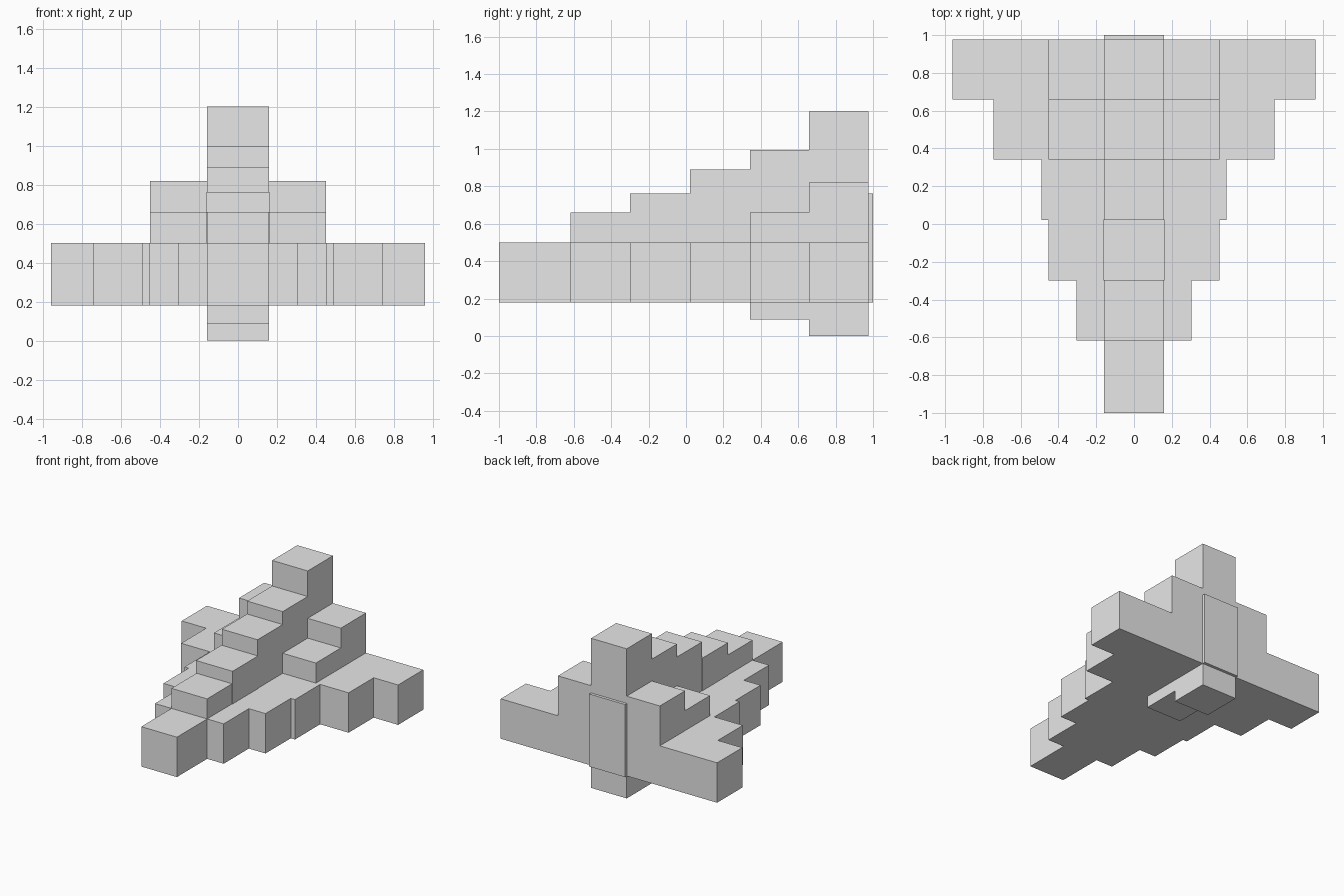
import bpy
import bmesh

if "Cube" in bpy.data.objects:
    bpy.data.objects.remove(bpy.data.objects["Cube"])


def material(name, color):
    mat = bpy.data.materials.new(name)
    mat.diffuse_color = (*color, 1)
    mat.use_nodes = True
    mat.node_tree.nodes["Principled BSDF"].inputs["Base Color"].default_value = mat.diffuse_color
    return mat


hull = material("hull grey", (0.80, 0.80, 0.80))


def extrude_profile(name, points, offset, mat, inward=False):
    """Closed outline of 3D points swept along offset."""
    bm = bmesh.new()
    face = bm.faces.new([bm.verts.new(p) for p in points])
    result = bmesh.ops.extrude_face_region(bm, geom=[face])
    moved = [v for v in result["geom"] if isinstance(v, bmesh.types.BMVert)]
    bmesh.ops.translate(bm, verts=moved, vec=offset)
    bmesh.ops.recalc_face_normals(bm, faces=bm.faces)
    if inward:
        bmesh.ops.reverse_faces(bm, faces=bm.faces)
    mesh = bpy.data.meshes.new(name)
    bm.to_mesh(mesh)
    bm.free()
    mesh.materials.append(mat)
    obj = bpy.data.objects.new(name, mesh)
    bpy.context.collection.objects.link(obj)
    return obj


def box(name, x, y, z, mat, inward=False):
    outline = [(x[0], y[0], z[0]), (x[1], y[0], z[0]),
               (x[1], y[1], z[0]), (x[0], y[1], z[0])]
    return extrude_profile(name, outline, (0, 0, z[1] - z[0]), mat, inward)


def mirror(obj):
    obj.modifiers.new("mirror", 'MIRROR').use_axis[0] = True


def stairs(edges, levels):
    """Stepped line: each level runs between two neighbouring edges."""
    pts = []
    for a, b, level in zip(edges, edges[1:], levels):
        for p in ((a, level), (b, level)):
            if not pts or pts[-1] != p:
                pts.append(p)
    return pts


HALF = 0.158            # half width of the central body
LOW, DECK = 0.180, 0.50  # underside and top of the wings
EDGES = [-1.0, -0.617, -0.298, 0.022, 0.341, 0.658, 0.977]

# Central body with stepped spine, tail fin and keel; low under the canopy
upper = stairs(EDGES, [DECK, 0.661, DECK, 0.891, 0.995, 1.2])
lower = stairs([-1.0, 0.341, 0.658, 0.977], [LOW, 0.088, 0.0])
extrude_profile("central_body",
                [(-HALF, y, z) for y, z in upper + lower[::-1]],
                (2 * HALF, 0, 0), hull)

# Stepped wings
outer = stairs(EDGES[1:], [0.305, 0.453, 0.490, 0.743, 0.96])
wing_outline = [(x, y, LOW) for y, x in outer]
wing_outline += [(HALF, EDGES[-1], LOW), (HALF, EDGES[1], LOW)]
mirror(extrude_profile("wings", wing_outline, (0, 0, DECK - LOW), hull))

# Stepped engine housings on the wings
housing = stairs([0.341, 0.658, 0.977], [0.661, 0.82])
housing = [(0.341, DECK)] + housing + [(0.977, DECK)]
mirror(extrude_profile("engine_housings", [(HALF, y, z) for y, z in housing],
                       (0.452 - HALF, 0, 0), hull))

# Cockpit canopy, an inward-facing shell slightly wider than the body
box("canopy", (-0.162, 0.162), (-0.300, 0.024), (DECK, 0.762), hull, True)

# Exhaust plate at the rear
box("exhaust_plate", (-0.159, 0.159), (0.977, 1.0), (LOW, 0.762), hull)
